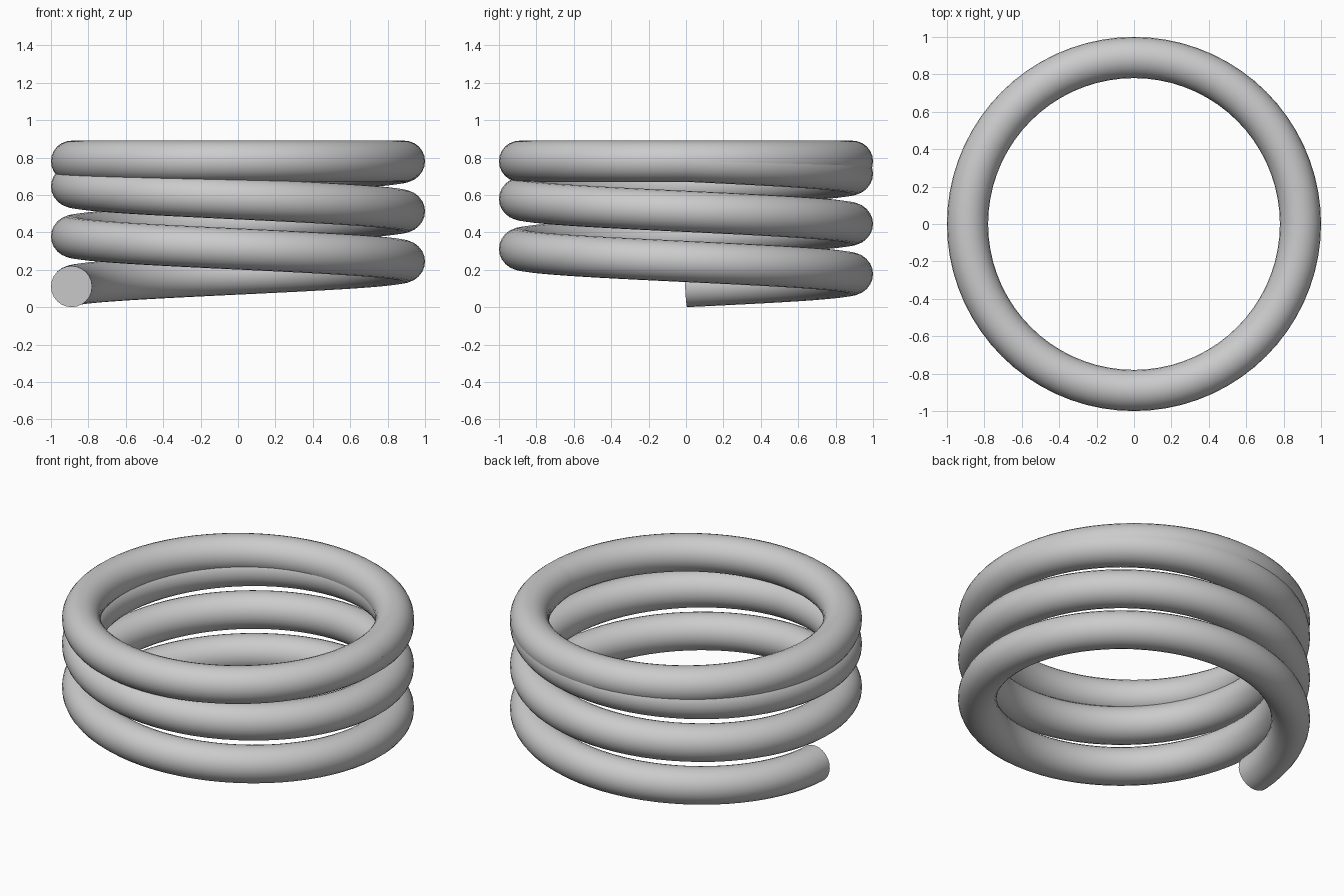
import bpy
from math import cos, sin, pi, radians

if "Cube" in bpy.data.objects:
    bpy.data.objects.remove(bpy.data.objects["Cube"])

TUBE = 0.11          # wire radius
RADIUS = 0.89        # coil centreline radius
TOP = 0.78           # height of the closed flat top loop
COIL_TURNS = 2.5
STEPS = 72           # path points per turn

# Path: rising coil, then one full flat turn that closes on itself
count = int((COIL_TURNS + 1) * STEPS) + 1
curve = bpy.data.curves.new("coil_spring", 'CURVE')
curve.dimensions = '3D'
curve.twist_mode = 'Z_UP'
curve.bevel_depth = TUBE
curve.bevel_resolution = 10
curve.use_fill_caps = True
path = curve.splines.new('POLY')
path.points.add(count - 1)
for i, point in enumerate(path.points):
    turns = i / STEPS
    a = pi - 2 * pi * turns
    z = TUBE + (TOP - TUBE) * min(turns / COIL_TURNS, 1)
    point.co = (RADIUS * cos(a), RADIUS * sin(a), z, 1)

# Turn the swept wire into a smooth mesh with a crisp cut end
spring = bpy.data.objects.new("coil_spring", curve)
bpy.context.collection.objects.link(spring)
bpy.context.view_layer.objects.active = spring
spring.select_set(True)
bpy.ops.object.convert(target='MESH')
bpy.ops.object.shade_smooth_by_angle(angle=radians(40))
